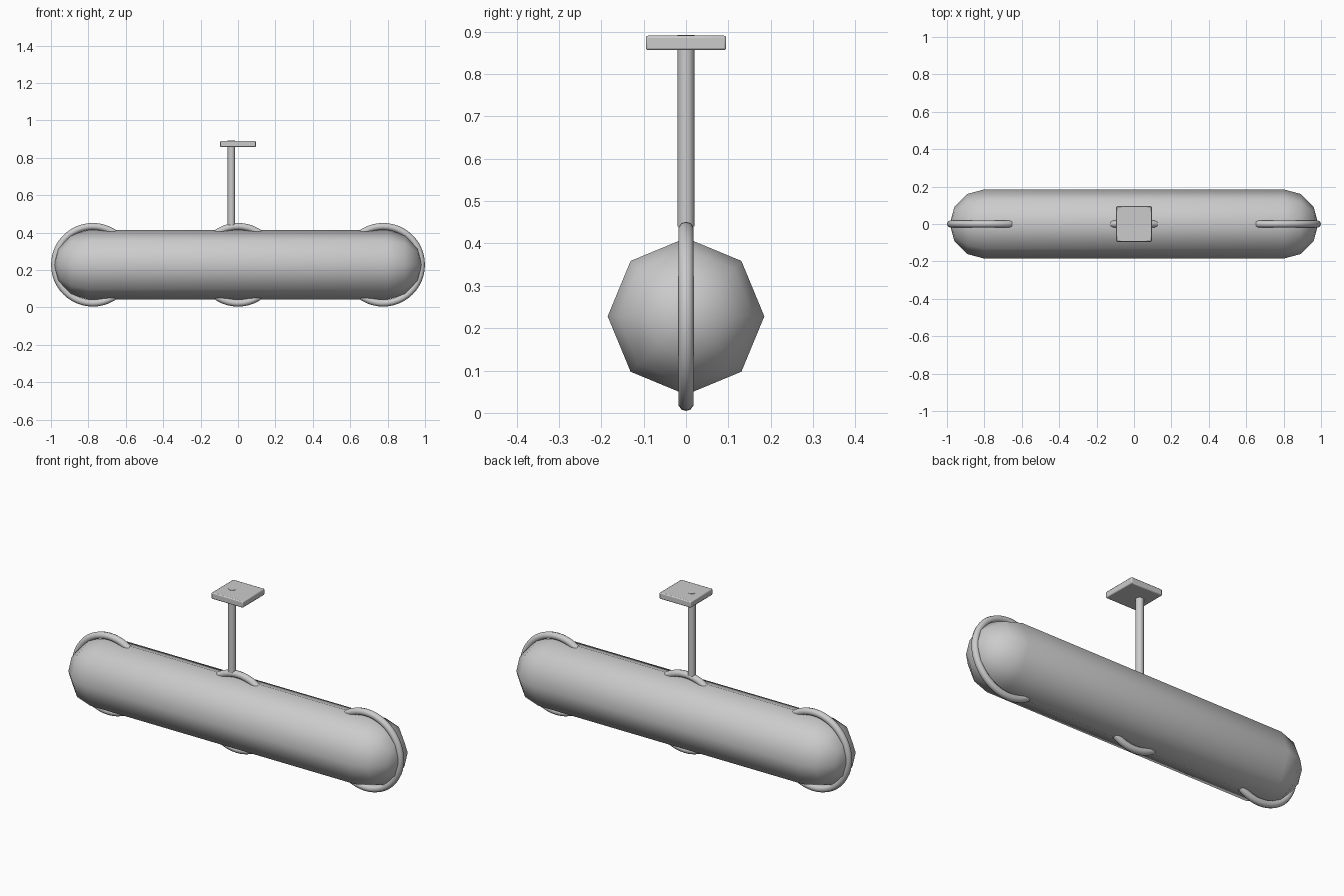
import bpy, math
from math import sin, cos, pi

if "Cube" in bpy.data.objects:
    bpy.data.objects.remove(bpy.data.objects["Cube"])

AXIS_Z = 0.228   # height of the body's long axis


def finish(obj, name, angle=None):
    obj.name = name
    for p in obj.data.polygons:
        p.use_smooth = True
    if angle is not None:
        bpy.ops.object.shade_smooth_by_angle(angle=math.radians(angle))
    return obj


# Eight-sided capsule body lying along x: rings swept around a half profile
R, HALF, SIDES = 0.185, 0.80, 8
right = [(HALF + R * sin(a), R * cos(a)) for a in (0, pi / 6, pi / 3)]
profile = [(-x, r) for x, r in reversed(right)] + right
verts = [(x, r * cos(2 * pi * k / SIDES), r * sin(2 * pi * k / SIDES))
         for x, r in profile for k in range(SIDES)]
faces = []
for i in range(len(profile) - 1):
    for k in range(SIDES):
        a, b = i * SIDES + k, i * SIDES + (k + 1) % SIDES
        faces.append((a, b, b + SIDES, a + SIDES))
left_pole, right_pole = len(verts), len(verts) + 1
verts += [(-HALF - R, 0, 0), (HALF + R, 0, 0)]
last = (len(profile) - 1) * SIDES
for k in range(SIDES):
    n = (k + 1) % SIDES
    faces.append((left_pole, n, k))
    faces.append((right_pole, last + k, last + n))
mesh = bpy.data.meshes.new("body")
mesh.from_pydata(verts, [], faces)
body = bpy.data.objects.new("body", mesh)
bpy.context.collection.objects.link(body)
body.location.z = AXIS_Z
finish(body, "body")

# Upright hoops at both ends and in the middle
for name, x in (("left_hoop", -0.776), ("middle_hoop", 0), ("right_hoop", 0.776)):
    bpy.ops.mesh.primitive_torus_add(
        major_radius=0.205, minor_radius=0.0185, major_segments=48,
        minor_segments=10, location=(x, 0, AXIS_Z), rotation=(pi / 2, 0, 0))
    finish(bpy.context.object, name)

# Hanging rod, a little off centre, passing into the plate
bottom, top = 0.44, 0.892
bpy.ops.mesh.primitive_cylinder_add(
    vertices=12, radius=0.02, depth=top - bottom,
    location=(-0.035, 0, (top + bottom) / 2))
finish(bpy.context.object, "hanging_rod", 40)

# Square ceiling plate with softened edges
bpy.ops.mesh.primitive_cube_add(size=1, location=(0, 0, 0.8735))
plate = bpy.context.object
plate.scale = (0.19, 0.19, 0.034)
bpy.ops.object.transform_apply(location=False, rotation=False, scale=True)
bevel = plate.modifiers.new("soft_edges", 'BEVEL')
bevel.width = 0.005
bevel.segments = 2
finish(plate, "ceiling_plate", 30)
